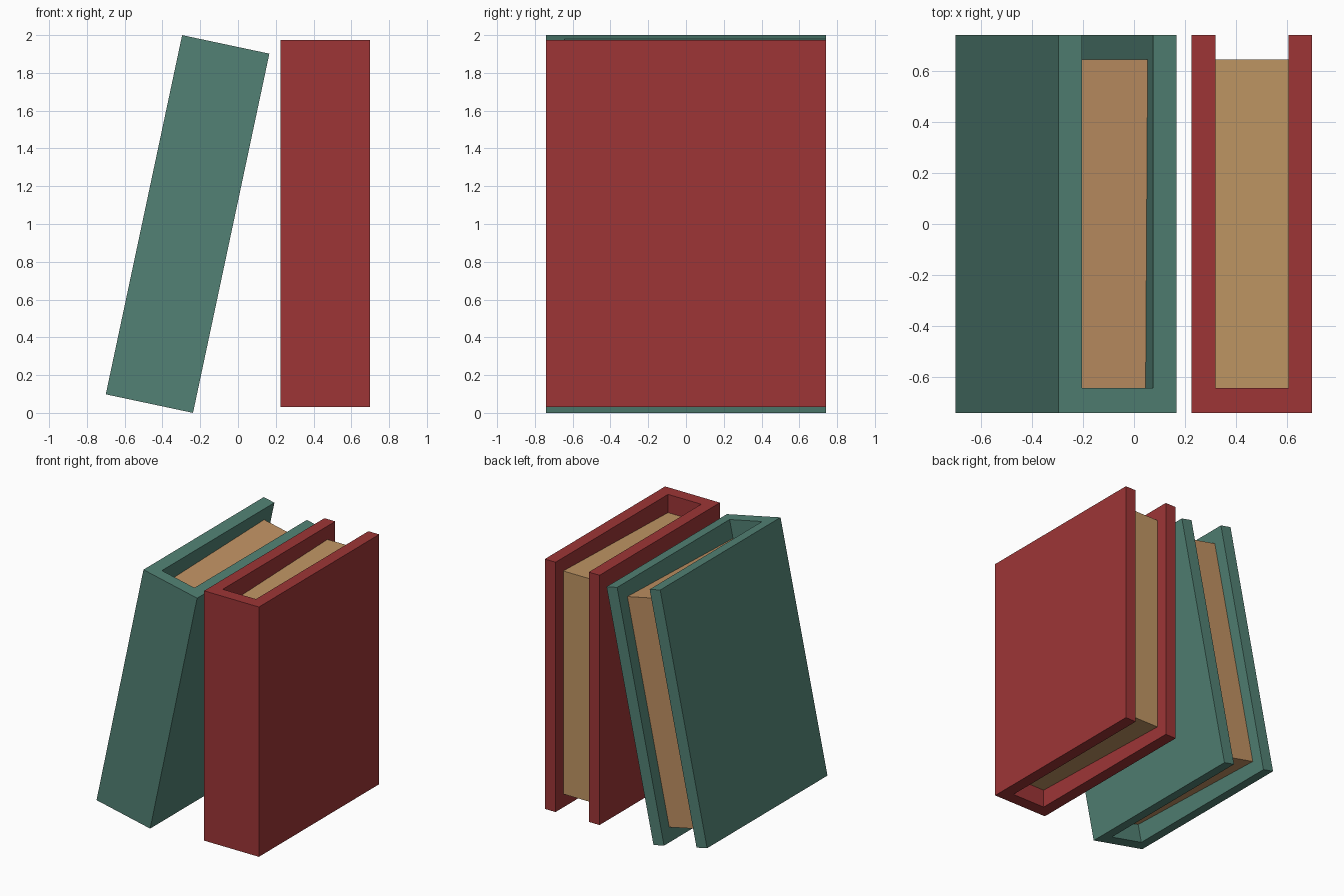
import bpy, bmesh, math

if "Cube" in bpy.data.objects:
    bpy.data.objects.remove(bpy.data.objects["Cube"])

W, D, H = 0.236, 0.74, 0.972        # half width, half depth, half height of a book
IN_W, SPINE_IN, PAGE_BACK = 0.143, -0.643, 0.645
TILT = math.radians(12)


def material(name, rgb):
    m = bpy.data.materials.new(name)
    m.diffuse_color = (*rgb, 1)
    m.use_nodes = True
    m.node_tree.nodes["Principled BSDF"].inputs["Base Color"].default_value = m.diffuse_color
    return m


def prism(name, profile, half_height, mat, loc, tilt):
    """Extrude an xy profile vertically; half_height(y) gives the cap height."""
    bm = bmesh.new()
    low = [bm.verts.new((x, y, -half_height(y))) for x, y in profile]
    top = [bm.verts.new((x, y, half_height(y))) for x, y in profile]
    bm.faces.new(low[::-1])
    bm.faces.new(top)
    n = len(profile)
    for i in range(n):
        j = (i + 1) % n
        bm.faces.new((low[i], low[j], top[j], top[i]))
    bmesh.ops.recalc_face_normals(bm, faces=bm.faces)
    me = bpy.data.meshes.new(name)
    bm.to_mesh(me)
    bm.free()
    me.materials.append(mat)
    ob = bpy.data.objects.new(name, me)
    ob.location = loc
    ob.rotation_euler.y = tilt
    bpy.context.collection.objects.link(ob)


def page_height(y):
    # page block is slightly shorter at the spine than at the open edge
    t = (y - SPINE_IN) / (PAGE_BACK - SPINE_IN)
    return H - 0.142 + 0.038 * t


def book(name, cover_mat, page_mat, loc, tilt=0):
    # U-shaped cover with the spine at the front
    cover = [(-W, -D), (W, -D), (W, D), (IN_W, D),
             (IN_W, SPINE_IN), (-IN_W, SPINE_IN), (-IN_W, D), (-W, D)]
    prism(name + "_cover", cover, lambda y: H, cover_mat, loc, tilt)
    # recessed page block
    pages = [(-IN_W, SPINE_IN), (IN_W, SPINE_IN), (IN_W, PAGE_BACK), (-IN_W, PAGE_BACK)]
    prism(name + "_pages", pages, page_height, page_mat, loc, tilt)


red = material("red cover", (0.337, 0.036, 0.037))
green = material("green cover", (0.084, 0.221, 0.176))
tan = material("tan paper", (0.527, 0.305, 0.127))
warm_tan = material("warm tan paper", (0.527, 0.283, 0.124))

book("upright_book", red, tan, (0.462, 0, 1.003))
book("leaning_book", green, warm_tan, (-0.267, 0, 1.0), TILT)
